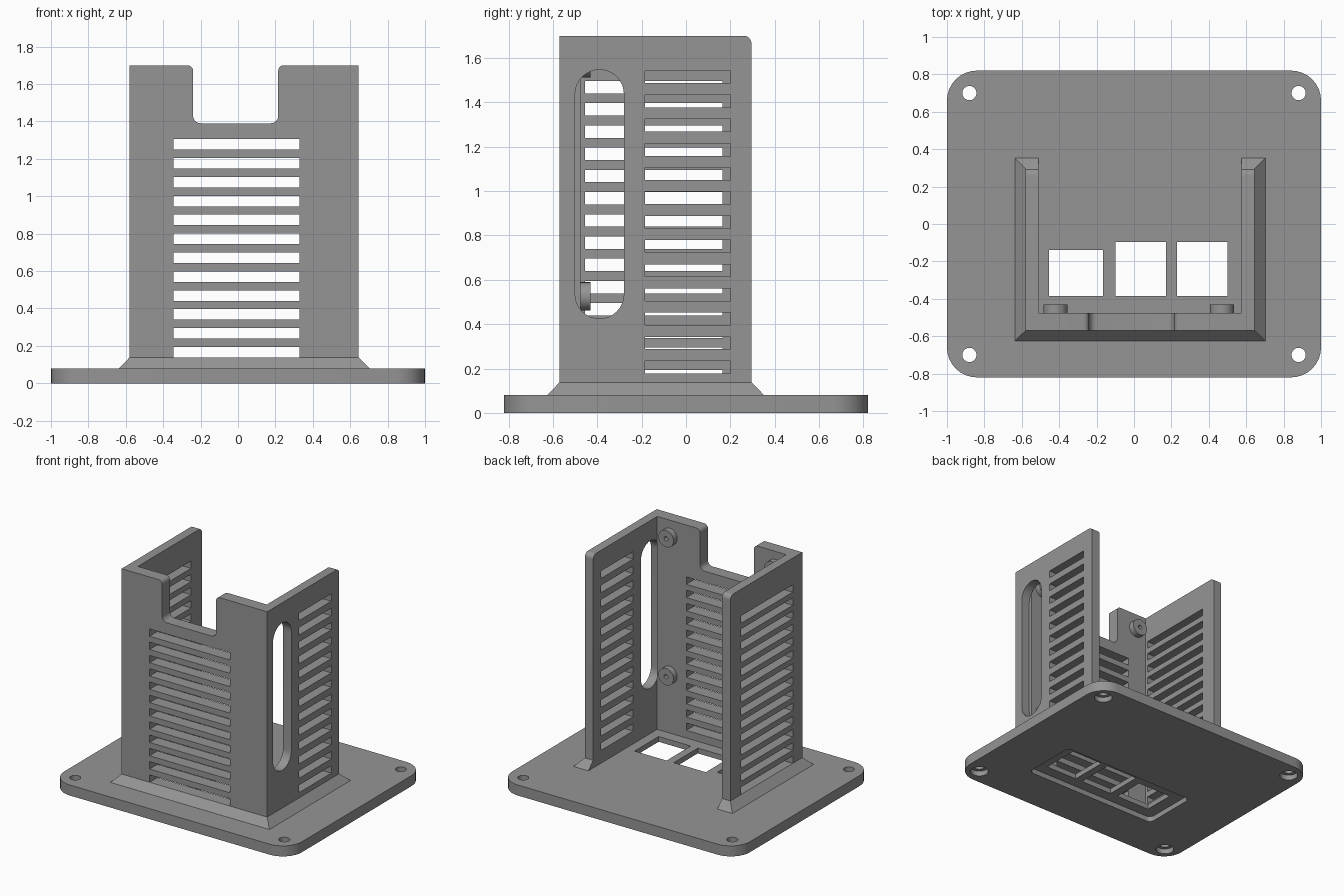
import bpy, bmesh, math

if "Cube" in bpy.data.objects:
    bpy.data.objects.remove(bpy.data.objects["Cube"])

grey = bpy.data.materials.new("grey_plastic")
grey.diffuse_color = (0.3, 0.3, 0.3, 1)
grey.use_nodes = True
grey.node_tree.nodes["Principled BSDF"].inputs["Base Color"].default_value = grey.diffuse_color


def rounded(corners, steps=8):
    """Outline from (u, v, radius) right-angle corners."""
    out = []
    n = len(corners)
    for i, (u, v, r) in enumerate(corners):
        if r == 0:
            out.append((u, v))
            continue
        dirs = []
        for q in (corners[i - 1], corners[(i + 1) % n]):
            du, dv = q[0] - u, q[1] - v
            d = math.hypot(du, dv)
            dirs.append((du / d, dv / d))
        a, b = dirs
        for k in range(steps + 1):
            t = math.pi / 2 * k / steps
            c, s = 1 - math.cos(t), 1 - math.sin(t)
            p = (u + r * (b[0] * c + a[0] * s), v + r * (b[1] * c + a[1] * s))
            if not out or math.dist(p, out[-1]) > 1e-5:
                out.append(p)
    if math.dist(out[0], out[-1]) < 1e-5:
        out.pop()
    return out


def rect(u0, u1, v0, v1, r=0):
    return rounded([(u0, v0, r), (u1, v0, r), (u1, v1, r), (u0, v1, r)])


def disc(u, v, r):
    return [(u + r * math.cos(k * math.tau / 32), v + r * math.sin(k * math.tau / 32))
            for k in range(32)]


def prisms(name, outlines, axis, lo, hi):
    """Extrude every outline along an axis from lo to hi, as one object."""
    place = {"x": lambda u, v, w: (w, u, v),
             "y": lambda u, v, w: (u, w, v),
             "z": lambda u, v, w: (u, v, w)}[axis]
    bm = bmesh.new()
    for pts in outlines:
        a = [bm.verts.new(place(u, v, lo)) for u, v in pts]
        b = [bm.verts.new(place(u, v, hi)) for u, v in pts]
        bm.faces.new(a)
        bm.faces.new(b[::-1])
        for i in range(len(a)):
            j = (i + 1) % len(a)
            bm.faces.new((a[i], b[i], b[j], a[j]))
    bmesh.ops.recalc_face_normals(bm, faces=bm.faces[:])
    me = bpy.data.meshes.new(name)
    bm.to_mesh(me)
    bm.free()
    me.materials.append(grey)
    ob = bpy.data.objects.new(name, me)
    bpy.context.collection.objects.link(ob)
    return ob


def cut(ob, outlines, axis, lo, hi):
    cutter = prisms("cutter", outlines, axis, lo, hi)
    cutter.hide_render = True
    mod = ob.modifiers.new("cut", "BOOLEAN")
    mod.operation = "DIFFERENCE"
    mod.solver = "EXACT"
    mod.object = cutter
    bpy.context.view_layer.objects.active = ob
    bpy.ops.object.modifier_apply(modifier=mod.name)
    bpy.data.objects.remove(cutter)


def slots(u0, u1, first, pitch, count, h=0.056):
    return [rect(u0, u1, first + pitch * i - h / 2, first + pitch * i + h / 2)
            for i in range(count)]


X0, X1, Y0, Y1, TOP, FLOOR = -0.58, 0.645, -0.57, 0.295, 1.70, 0.08
IN0, IN1, INY = -0.51, 0.575, -0.475

# base plate with counterbored corner holes, cable windows and underside recess
base = prisms("base_plate", [rect(-1, 1, -0.82, 0.82, 0.16)], "z", 0, FLOOR)
holes = [(sx * 0.88, sy * 0.70) for sx in (-1, 1) for sy in (-1, 1)]
cut(base, [disc(x, y, 0.038) for x, y in holes], "z", -0.1, 0.2)
cut(base, [disc(x, y, 0.065) for x, y in holes], "z", -0.1, 0.04)
cut(base, [rect(-0.55, 0.60, -0.47, -0.03, 0.04)], "z", -0.1, 0.04)
cut(base, [rect(-0.455, -0.165, -0.385, -0.14),
           rect(-0.10, 0.17, -0.385, -0.095),
           rect(0.23, 0.50, -0.385, -0.095)], "z", -0.1, 0.2)

# front wall with top notch and vents
front = prisms("front_wall", [rounded([
    (IN0, FLOOR, 0), (IN1, FLOOR, 0), (IN1, TOP, 0), (0.215, TOP, 0.03),
    (0.215, 1.39, 0.04), (-0.24, 1.39, 0.04), (-0.24, TOP, 0.03), (IN0, TOP, 0)])],
    "y", Y0, INY)
cut(front, slots(-0.345, 0.33, 0.166, 0.101, 12), "y", -0.8, -0.3)

# side walls with rounded rear top corner and vents
side = rounded([(Y0, FLOOR, 0), (Y1, FLOOR, 0), (Y1, TOP, 0.035), (Y0, TOP, 0)])
left = prisms("left_wall", [side], "x", X0, IN0)
cut(left, slots(-0.455, 0.165, 0.166, 0.1002, 14), "x", -0.8, -0.4)
right = prisms("right_wall", [side], "x", IN1, X1)
cut(right, slots(-0.185, 0.20, 0.206, 0.109, 13), "x", 0.4, 0.8)
cut(right, [rect(-0.50, -0.28, 0.425, 1.547, 0.1099)], "x", 0.4, 0.8)

# sloped skirt around the foot of the walls
skirt = prisms("foot_skirt", [rect(-0.637, 0.702, -0.625, 0.352)], "z", FLOOR, 0.138)
for v in skirt.data.vertices:
    if v.co.z > 0.1:
        v.co.x = X0 if v.co.x < 0 else X1
        v.co.y = Y0 if v.co.y < 0 else Y1
cut(skirt, [rect(IN0, IN1, INY, 0.6)], "z", 0, 0.3)

# round standoffs with screw holes on the inside of the front wall
posts = [(x, z) for x in (-0.42, 0.47) for z in (0.525, 1.575)]
stand = prisms("standoffs", [disc(x, z, 0.064) for x, z in posts], "y", INY, -0.43)
cut(stand, [disc(x, z, 0.016) for x, z in posts], "y", -0.47, -0.3)

# smooth the curved edges
for ob in (base, front, left, right, stand):
    bpy.ops.object.select_all(action="DESELECT")
    ob.select_set(True)
    bpy.context.view_layer.objects.active = ob
    bpy.ops.object.shade_smooth_by_angle(angle=math.radians(30))
